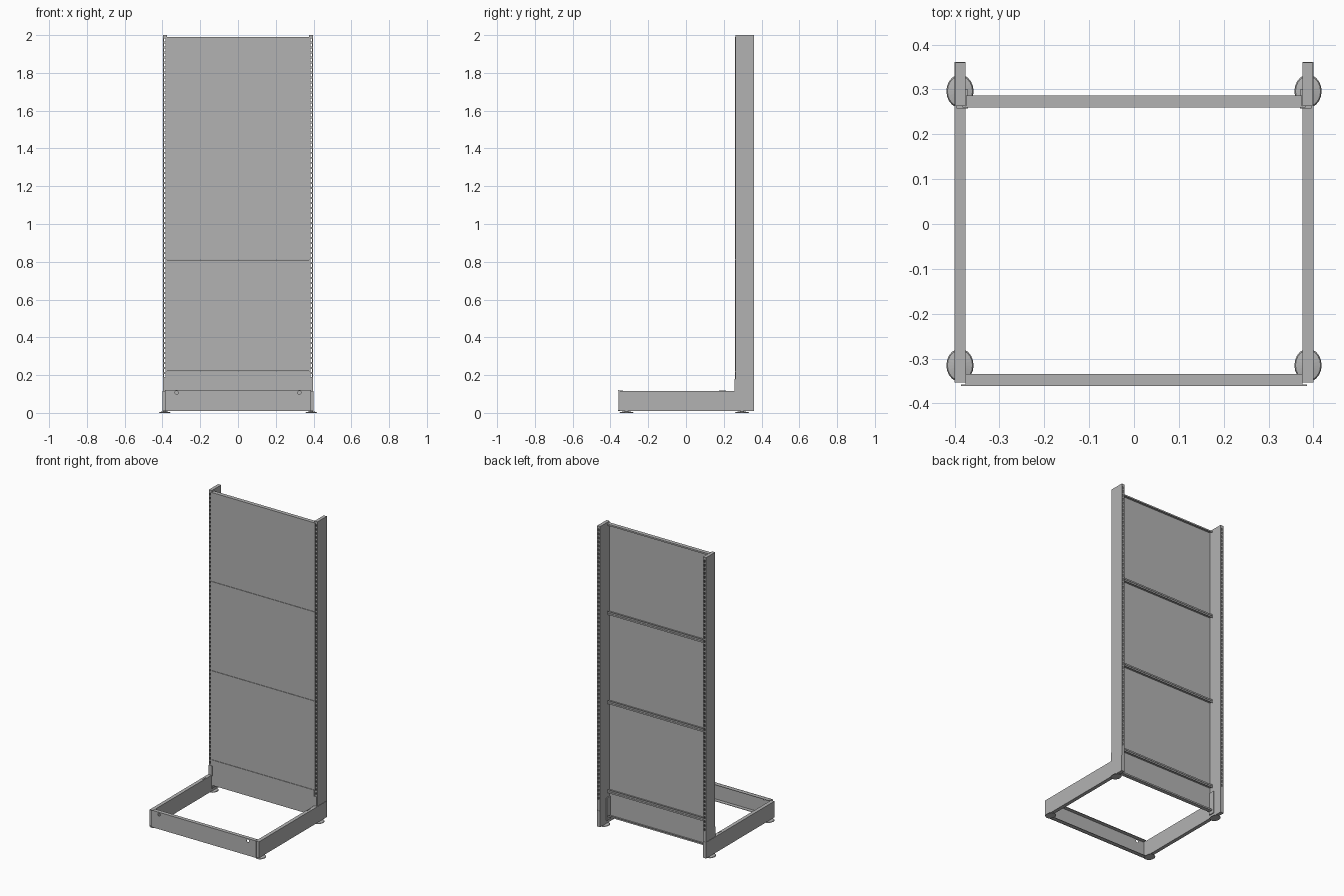
import bpy, bmesh
from mathutils import Matrix, Vector

cube = bpy.data.objects.get("Cube")
if cube:
    bpy.data.objects.remove(cube, do_unlink=True)

grey = bpy.data.materials.new("grey_steel")
grey.use_nodes = True
colour = (0.45, 0.45, 0.45, 1)
grey.diffuse_color = colour
grey.node_tree.nodes["Principled BSDF"].inputs["Base Color"].default_value = colour


def box(bm, x, y, z):
    """Add a box given its (low, high) range on each axis."""
    lo, hi = Vector((x[0], y[0], z[0])), Vector((x[1], y[1], z[1]))
    m = Matrix.Translation((lo + hi) / 2) @ Matrix.Diagonal((*(hi - lo), 1))
    bmesh.ops.create_cube(bm, size=1, matrix=m)


def finish(bm, name, mirror=False):
    mesh = bpy.data.meshes.new(name)
    bm.to_mesh(mesh)
    bm.free()
    mesh.materials.append(grey)
    obj = bpy.data.objects.new(name, mesh)
    bpy.context.collection.objects.link(obj)
    if mirror:
        obj.modifiers.new("Mirror", 'MIRROR')
    return obj


def part(name, boxes, mirror=False):
    bm = bmesh.new()
    for b in boxes:
        box(bm, *b)
    return finish(bm, name, mirror)


T = 0.003                      # sheet thickness
XI, XO = 0.376, 0.398          # inner and outer side of uprights
YF, YB = 0.263, 0.36           # front and back of uprights
SLOT0, SLOT1, PITCH = 0.19, 1.985, 0.0265

# Hollow uprights with a column of slots front and back
walls = [((XI, XI + T), (YF, YB), (0.012, 2)),
         ((XO - T, XO), (YF, YB), (0.012, 2)),
         ((XI, XO), (YF, YB), (1.997, 2))]
for y in ((YF, YF + T), (YB - T, YB)):
    walls += [((XI + T, 0.384), y, (0.012, 1.998)),
              ((0.391, XO - T), y, (0.012, 1.998)),
              ((0.384, 0.391), y, (0.012, SLOT0)),
              ((0.384, 0.391), y, (SLOT1, 1.998))]
    z = SLOT0 + 0.016
    while z < SLOT1:
        walls.append(((0.384, 0.391), y, (z, min(z + PITCH - 0.016, SLOT1))))
        z += PITCH
part("uprights", walls, mirror=True)

# Back panels: folded sheets with flanges and a small return lip
W = 0.375
levels = [0.05, 0.22, 0.81, 1.40, 1.99]
for i, (a, b) in enumerate(zip(levels, levels[1:])):
    a, b = a + 0.001, b - 0.001
    part(f"back_panel_{i + 1}", [
        ((-0.382, 0.382) if i else (-W, W), (0.26, YF), (a, b)),
        ((-W, W), (YF, 0.286), (b - T, b)),
        ((-W, W), (YF, 0.286), (a, a + T)),
        ((-W, W), (0.284, 0.286), (b - 0.01, b - T)),
        ((-W, W), (0.284, 0.286), (a + T, a + 0.01))])

# Base legs running under the uprights
part("base_legs", [((XI, 0.4), (-0.353, 0.361), (0.01, 0.117)),
                   ((0.382, 0.384), (0.175, 0.212), (0.116, 0.119))], mirror=True)

# Hook brackets that join the legs to the uprights
part("leg_brackets", [((0.37, 0.396), (0.258, YF), (0.115, 0.18)),
                      ((0.37, XI), (0.26, 0.30), (0.03, 0.18))], mirror=True)

# Folded front kick plate with two round holes
kick = part("kick_plate", [((-0.386, 0.386), (-0.361, -0.358), (0.01, 0.122)),
                           ((-0.376, 0.376), (-0.359, -0.334), (0.118, 0.121)),
                           ((-0.376, 0.376), (-0.359, -0.334), (0.011, 0.014))])
bm = bmesh.new()
for x in (-0.325, 0.325):
    m = Matrix.Translation((x, -0.36, 0.107)) @ Matrix.Rotation(1.5707963, 4, 'X')
    bmesh.ops.create_cone(bm, cap_ends=True, segments=16, radius1=0.009,
                          radius2=0.009, depth=0.02, matrix=m)
cutter = finish(bm, "hole_cutter")
cutter.hide_render = True
cutter.hide_set(True)
cut = kick.modifiers.new("Holes", 'BOOLEAN')
cut.operation, cut.object, cut.solver = 'DIFFERENCE', cutter, 'EXACT'
cut.use_self = True

# Levelling feet: flat pads with a short stem
bm = bmesh.new()
for y in (-0.315, 0.296):
    for r1, r2, z, d in ((0.037, 0.034, 0.002, 0.004),
                         (0.034, 0.012, 0.006, 0.004),
                         (0.01, 0.01, 0.01, 0.008)):
        m = Matrix.Translation((0.388, y, z)) @ Matrix.Diagonal((0.82, 1, 1, 1))
        bmesh.ops.create_cone(bm, cap_ends=True, segments=20, radius1=r1,
                              radius2=r2, depth=d, matrix=m)
finish(bm, "levelling_feet", mirror=True)
